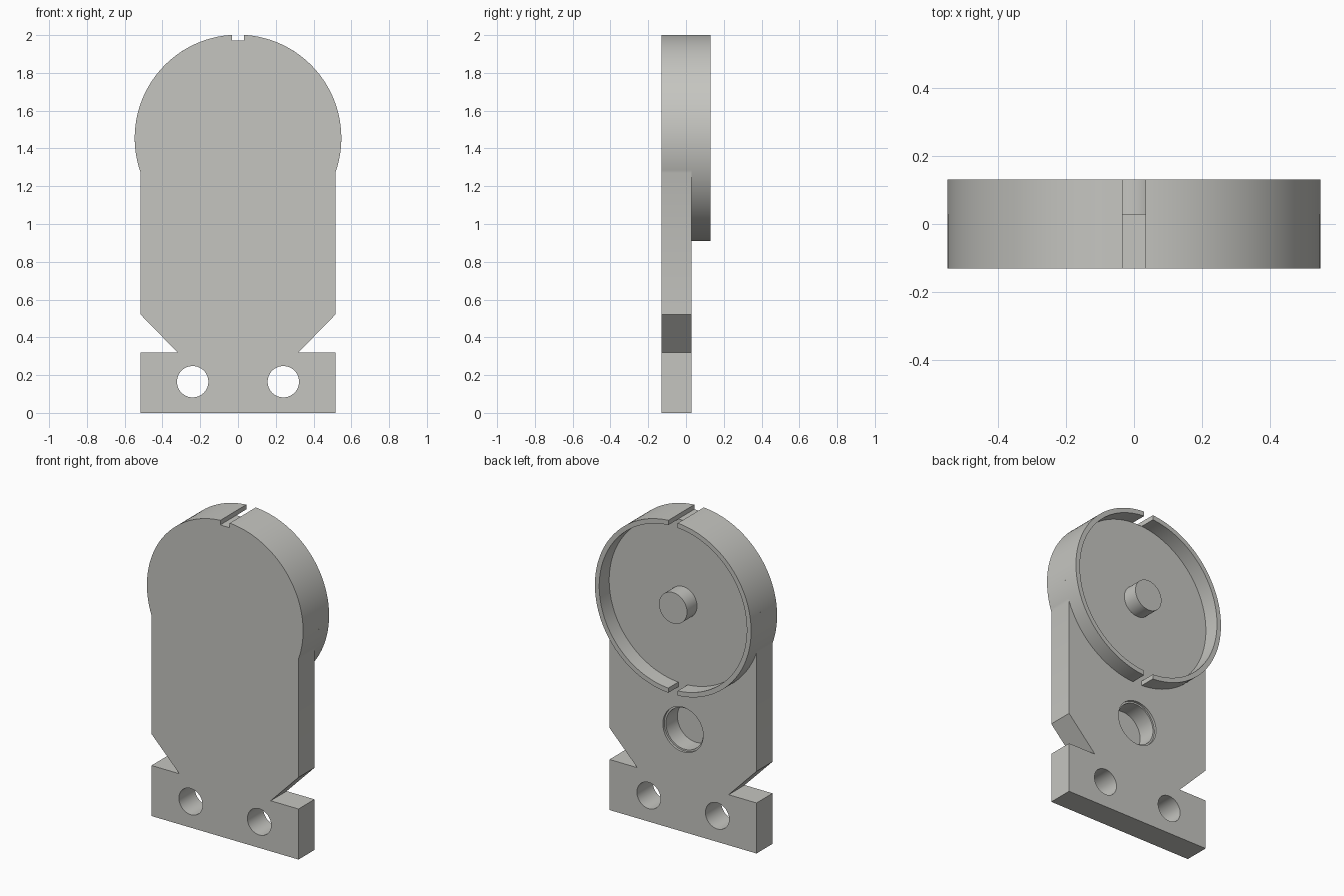
import bpy, bmesh, math

if "Cube" in bpy.data.objects:
    bpy.data.objects.remove(bpy.data.objects["Cube"])

R, RIM_T, CZ = 0.547, 0.03, 1.455       # round head: radius, rim wall, centre height
FRONT, MID, BACK = -0.13, 0.03, 0.13    # depth planes
W, SLOT = 0.515, 0.033                  # half widths of plate and slot

grey = bpy.data.materials.new("light_grey")
grey.diffuse_color = (0.56, 0.56, 0.53, 1)
grey.use_nodes = True
grey.node_tree.nodes["Principled BSDF"].inputs["Base Color"].default_value = grey.diffuse_color


def extrude(name, pts, y0, y1):
    """Extrude an (x, z) outline along y."""
    bm = bmesh.new()
    a = [bm.verts.new((x, y0, z)) for x, z in pts]
    b = [bm.verts.new((x, y1, z)) for x, z in pts]
    bm.faces.new(a)
    bm.faces.new(b[::-1])
    n = len(pts)
    for i in range(n):
        j = (i + 1) % n
        bm.faces.new((a[i], b[i], b[j], a[j]))
    bmesh.ops.recalc_face_normals(bm, faces=bm.faces)
    me = bpy.data.meshes.new(name)
    bm.to_mesh(me)
    bm.free()
    me.materials.append(grey)
    ob = bpy.data.objects.new(name, me)
    bpy.context.collection.objects.link(ob)
    return ob


def arc(r, a0, a1, n=64, cx=0, cz=CZ):
    return [(cx + r * math.cos(a0 + (a1 - a0) * i / n),
             cz + r * math.sin(a0 + (a1 - a0) * i / n)) for i in range(n + 1)]


def disc(name, x, z, r, y0, y1):
    return extrude(name, arc(r, 0, 2 * math.pi, 64, x, z)[:-1], y0, y1)


def smooth(ob):
    ob.data.shade_smooth()
    ob.data.set_sharp_from_angle(angle=math.radians(30))


# Back plate: foot, side notches, round head and top slot
right = [(W, 0), (W, 0.32), (0.32, 0.32), (W, 0.52)]
right += arc(R, -math.acos(W / R), math.acos(SLOT / R))
right.append((SLOT, CZ + R - RIM_T))
plate = extrude("plate", right + [(-x, z) for x, z in reversed(right)], FRONT, MID)

# Two screw holes and a stepped blind hole
cutters = [disc("screw_hole_cutter", s * 0.24, 0.165, 0.083, -0.3, 0.3) for s in (-1, 1)]
cutters.append(disc("blind_hole_cutter", 0, 0.647, 0.130, -0.10, 0.3))
cutters.append(disc("blind_hole_lip_cutter", 0, 0.647, 0.141, MID - 0.015, 0.3))
for c in cutters:
    c.hide_render = True
    mod = plate.modifiers.new("hole", 'BOOLEAN')
    mod.operation, mod.solver, mod.object = 'DIFFERENCE', 'EXACT', c
    bpy.context.view_layer.objects.active = plate
    bpy.ops.object.modifier_apply(modifier=mod.name)
    bpy.data.objects.remove(c)
smooth(plate)

# Raised rim in two halves, leaving gaps at top and bottom
ri = R - RIM_T
ao, ai = math.acos(SLOT / R), math.acos(SLOT / ri)
half = arc(R, -ao, ao, 96) + arc(ri, ai, -ai, 96)
for side, s in (("right", 1), ("left", -1)):
    smooth(extrude("rim_" + side, [(s * x, z) for x, z in half], MID, BACK))

# Centre pin
smooth(disc("centre_pin", 0, CZ, 0.098, MID, BACK))
